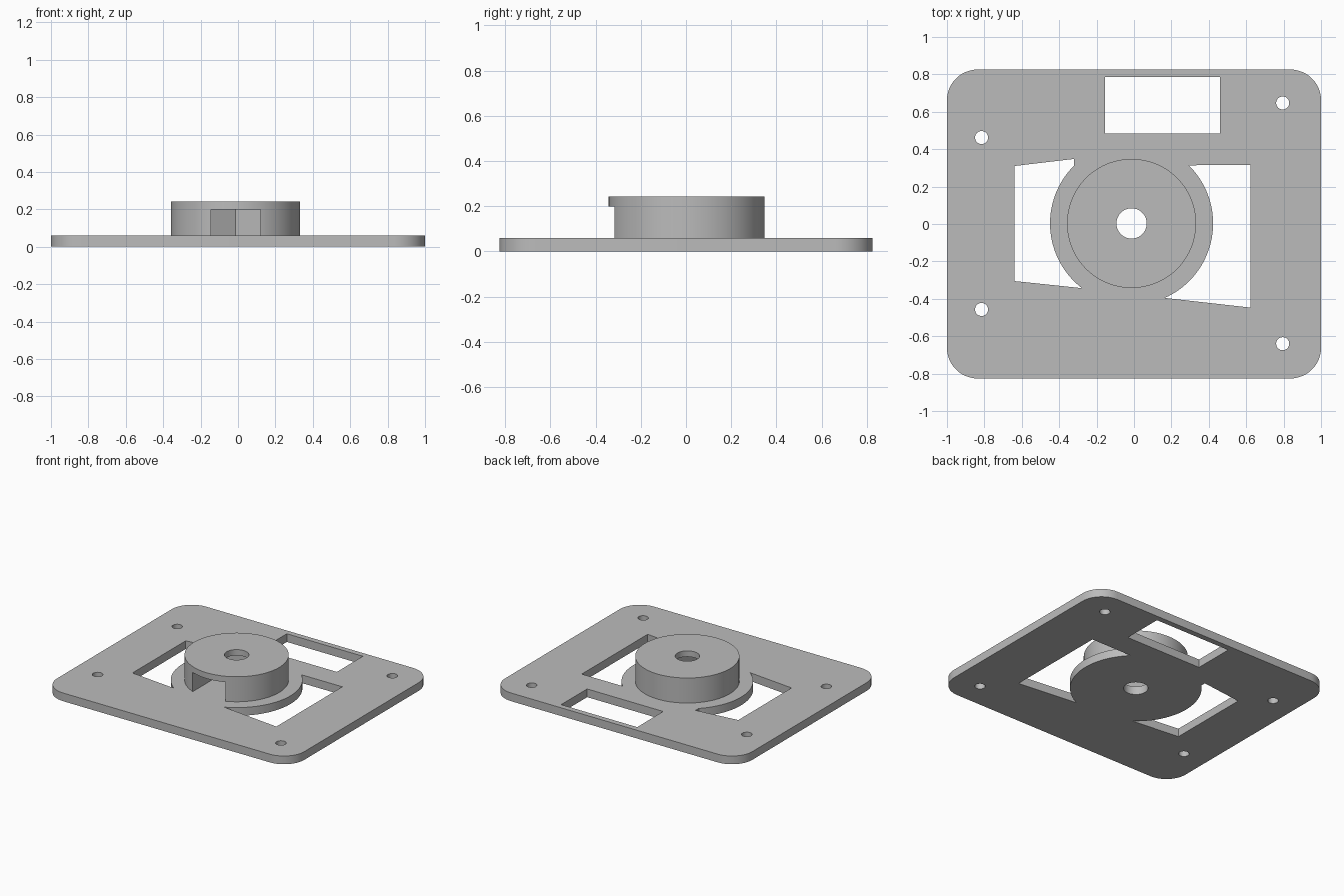
import bpy, bmesh, math

cube = bpy.data.objects.get("Cube")
if cube:
    bpy.data.objects.remove(cube, do_unlink=True)

GREY = (0.5, 0.5, 0.5, 1.0)
mat = bpy.data.materials.new("plain grey")
mat.use_nodes = True
mat.diffuse_color = GREY
mat.node_tree.nodes["Principled BSDF"].inputs["Base Color"].default_value = GREY

CX, CY = -0.013, 0.003      # hub axis
PLATE, SLOT, TOP = 0.06, 0.2, 0.243


def arc(cx, cy, r, a0, a1, n):
    """Points along an arc, angles in degrees."""
    angles = [math.radians(a0 + (a1 - a0) * i / n) for i in range(n + 1)]
    return [(cx + r * math.cos(a), cy + r * math.sin(a)) for a in angles]


def circle(cx, cy, r, n=48):
    return arc(cx, cy, r, 0, 360, n)[:-1]


def prism(name, outline, z0, z1):
    """Extrude a flat outline from z0 to z1."""
    bm = bmesh.new()
    face = bm.faces.new([bm.verts.new((x, y, z0)) for x, y in outline])
    moved = bmesh.ops.extrude_face_region(bm, geom=[face])["geom"]
    verts = [v for v in moved if isinstance(v, bmesh.types.BMVert)]
    bmesh.ops.translate(bm, verts=verts, vec=(0, 0, z1 - z0))
    bmesh.ops.recalc_face_normals(bm, faces=bm.faces)
    mesh = bpy.data.meshes.new(name)
    bm.to_mesh(mesh)
    bm.free()
    mesh.materials.append(mat)
    obj = bpy.data.objects.new(name, mesh)
    bpy.context.collection.objects.link(obj)
    return obj


def cut(target, outline, z0, z1):
    """Cut a prism out of the target and discard the cutter."""
    cutter = prism("cutter", outline, z0, z1)
    cutter.hide_render = True
    mod = target.modifiers.new("cut", 'BOOLEAN')
    mod.operation, mod.solver, mod.object = 'DIFFERENCE', 'EXACT', cutter
    bpy.context.view_layer.objects.active = target
    bpy.ops.object.modifier_apply(modifier=mod.name)
    bpy.data.objects.remove(cutter, do_unlink=True)


# Base plate with rounded corners
R = 0.165
outline = []
for i, (sx, sy) in enumerate([(1, 1), (-1, 1), (-1, -1), (1, -1)]):
    outline += arc(sx * (1 - R), sy * (0.826 - R), R, 90 * i, 90 * i + 90, 12)
plate = prism("base_plate", outline, 0, PLATE)

# Windows on both sides of the central disc, and the rear rectangle
left_window = [(-0.64, -0.305), (-0.64, 0.31), (-0.32, 0.348)]
left_window += arc(CX, CY, 0.436, 135, 232.5, 32)
right_window = [(0.623, 0.315), (0.623, -0.447)]
right_window += arc(CX, CY, 0.436, -66, 45.5, 36)
rear_window = [(-0.155, 0.485), (0.46, 0.485), (0.46, 0.785), (-0.155, 0.785)]
for window in (left_window, right_window, rear_window):
    cut(plate, window, -0.1, 0.2)

# Screw holes and central bore
for x, y in [(-0.815, 0.462), (-0.815, -0.457), (0.795, 0.647), (0.795, -0.64)]:
    cut(plate, circle(x, y, 0.035, 32), -0.1, 0.2)
cut(plate, circle(CX, CY, 0.081), -0.1, 0.2)

# Hub with a nut slot open to the front, ending in a hexagonal pocket
hub = prism("hub", circle(CX, CY, 0.345, 96), PLATE, TOP)
W = 0.132
back = W * math.tan(math.radians(30))
slot = [(CX - W, -0.5), (CX + W, -0.5), (CX + W, CY + back),
        (CX, CY + 2 * back), (CX - W, CY + back)]
cut(hub, slot, 0, SLOT)
cut(hub, circle(CX, CY, 0.081), 0, 0.4)

# Smooth curved walls, keep edges crisp
for obj in (plate, hub):
    bpy.ops.object.select_all(action='DESELECT')
    obj.select_set(True)
    bpy.context.view_layer.objects.active = obj
    bpy.ops.object.shade_smooth_by_angle(angle=math.radians(25))
